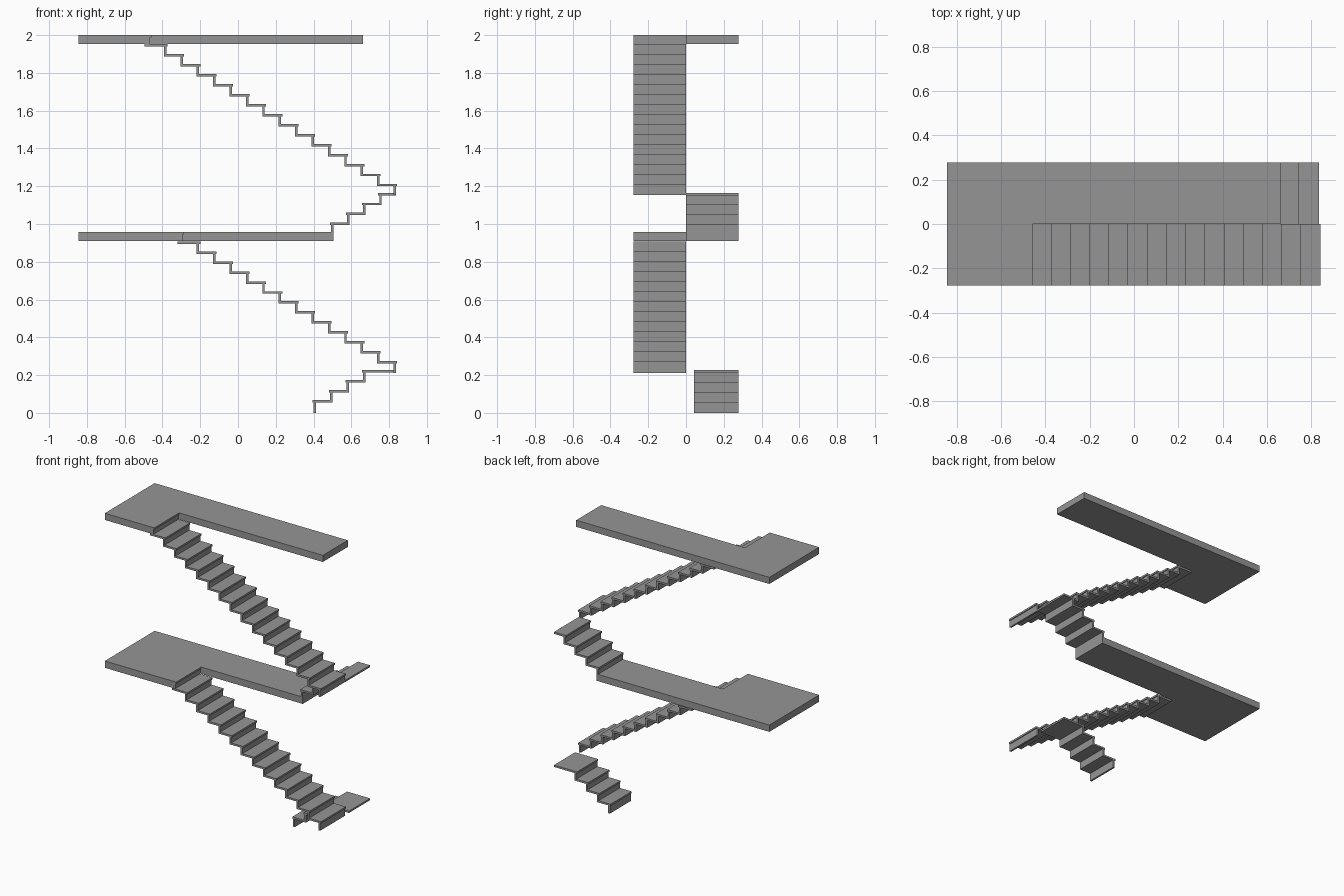
import bpy, bmesh

if "Cube" in bpy.data.objects:
    bpy.data.objects.remove(bpy.data.objects["Cube"])

T = 0.013      # plate thickness of treads and risers
NOSE = 0.006   # overhang of each tread past its riser

# Dark grey finish
mat = bpy.data.materials.new("dark_grey")
mat.diffuse_color = (0.3, 0.3, 0.3, 1)
mat.use_nodes = True
mat.node_tree.nodes["Principled BSDF"].inputs["Base Color"].default_value = mat.diffuse_color


def extrude(name, pts, vec):
    """Make a solid by extruding a closed polygon along vec."""
    me = bpy.data.meshes.new(name)
    bm = bmesh.new()
    face = bm.faces.new([bm.verts.new(p) for p in pts])
    res = bmesh.ops.extrude_face_region(bm, geom=[face], use_keep_orig=True)
    verts = [v for v in res["geom"] if isinstance(v, bmesh.types.BMVert)]
    bmesh.ops.translate(bm, verts=verts, vec=vec)
    bmesh.ops.recalc_face_normals(bm, faces=bm.faces)
    bm.to_mesh(me)
    bm.free()
    me.materials.append(mat)
    ob = bpy.data.objects.new(name, me)
    bpy.context.collection.objects.link(ob)
    return ob


def flight(name, x0, d, going, z_base, z_first, rise, n, x_end, y0, y1):
    """Folded-plate stair with nosings: d is the climbing direction along x."""
    upper, lower = [], []
    for k in range(n):
        x = x0 + d * going * k
        lo = z_base if k == 0 else z_first + rise * (k - 1)
        hi = z_first + rise * k
        upper += [(x, lo), (x, hi - T), (x - d * NOSE, hi - T), (x - d * NOSE, hi)]
        lower += [(x + d * T, lo if k == 0 else lo - T), (x + d * T, hi - T)]
    top = z_first + rise * (n - 1)
    profile = upper + [(x_end, top), (x_end, top - T)] + lower[::-1]
    return extrude(name, [(x, y0, z) for x, z in profile], (0, y1 - y0, 0))


def landing(name, x_notch, x_right, z0, z1):
    """L-shaped floor slab with the stairwell cut from its front right."""
    outline = [(-0.845, -0.278), (x_notch, -0.278), (x_notch, 0),
               (x_right, 0), (x_right, 0.278), (-0.845, 0.278)]
    extrude(name, [(x, y, z0) for x, y in outline], (0, 0, z1 - z0))
    # Nosing strip where the flight meets the slab
    lip = [(x_notch, z1 - T), (x_notch + NOSE, z1 - T), (x_notch + NOSE, z1), (x_notch, z1)]
    extrude(name + "_nosing", [(x, -0.278, z) for x, z in lip], (0, 0.278, 0))


# Lower storey: short flight with turning platform, then long flight
flight("lower_short_flight", 0.400, 1, 0.0873, 0, 0.068, 0.0527, 4, 0.836, 0.042, 0.278)
flight("lower_long_flight", 0.836, -1, 0.0868, 0.21, 0.275, 0.0527, 13, -0.321, -0.278, 0)
landing("middle_landing", -0.294, 0.505, 0.91, 0.958)

# Upper storey
flight("upper_short_flight", 0.492, 1, 0.0853, 0.91, 1.007, 0.0527, 4, 0.836, 0, 0.278)
flight("upper_long_flight", 0.836, -1, 0.0868, 1.153, 1.213, 0.0528, 15, -0.494, -0.278, 0)
landing("top_landing", -0.465, 0.662, 1.953, 2.0)
